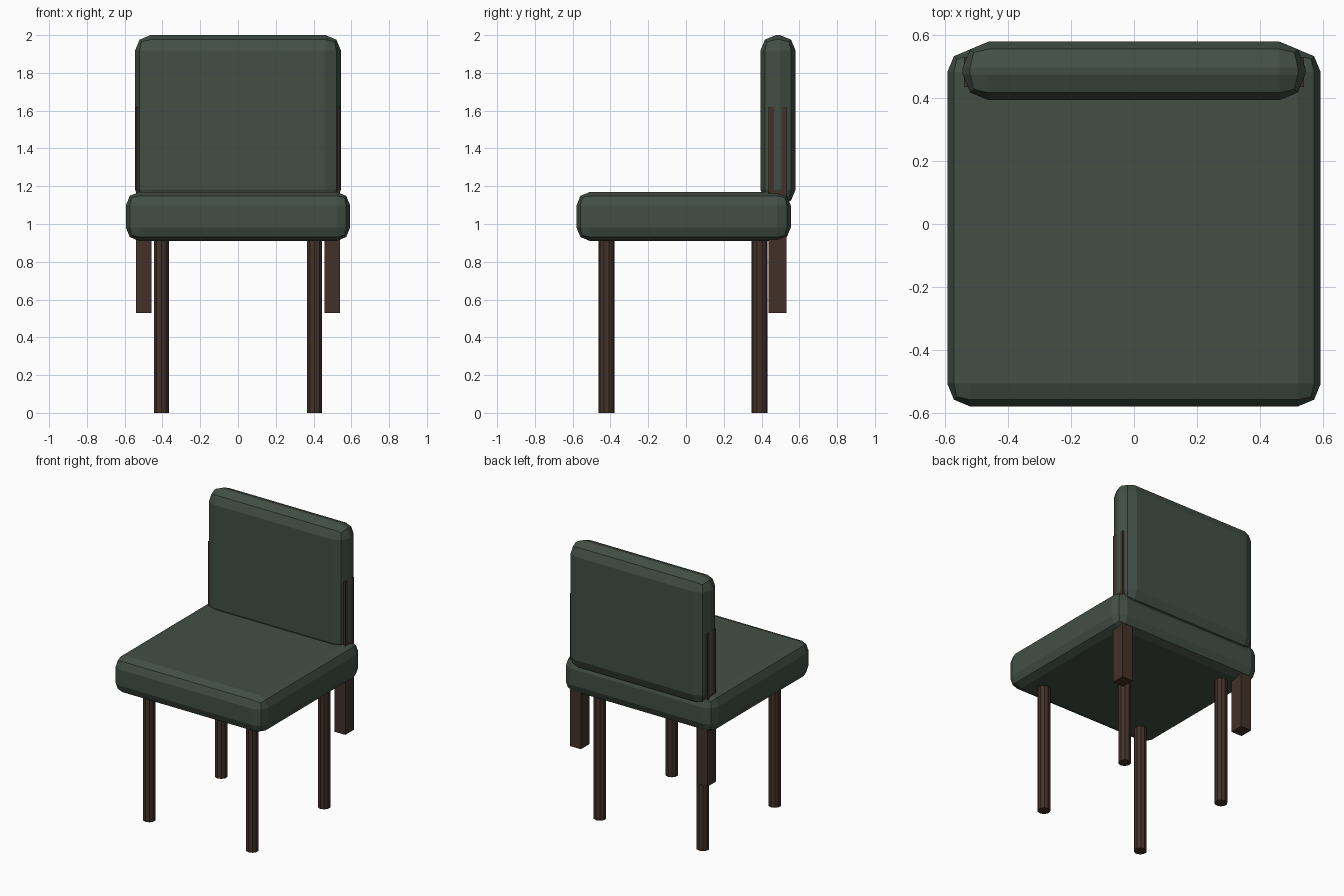
import bpy

if "Cube" in bpy.data.objects:
    bpy.data.objects.remove(bpy.data.objects["Cube"])


def material(name, rgb):
    m = bpy.data.materials.new(name)
    m.diffuse_color = (*rgb, 1)
    m.use_nodes = True
    m.node_tree.nodes["Principled BSDF"].inputs["Base Color"].default_value = m.diffuse_color
    return m


fabric = material("green_fabric", (0.055, 0.078, 0.062))
wood = material("dark_wood", (0.055, 0.031, 0.022))


def box(name, lo, hi, mat, bevel=0):
    """Box between two corners, with optional two-step rounded edges."""
    bpy.ops.mesh.primitive_cube_add(
        size=1, location=[(a + b) / 2 for a, b in zip(lo, hi)])
    ob = bpy.context.object
    ob.name = name
    ob.scale = [b - a for a, b in zip(lo, hi)]
    bpy.ops.object.transform_apply(location=False, rotation=False, scale=True)
    ob.data.materials.append(mat)
    if bevel:
        mod = ob.modifiers.new("rounded_edges", "BEVEL")
        mod.width = bevel
        mod.segments = 2
    return ob


def leg(name, x, y):
    """Ten-sided round leg from the floor into the seat."""
    height = 0.95
    bpy.ops.mesh.primitive_cylinder_add(
        vertices=10, radius=0.042, depth=height, location=(x, y, height / 2))
    ob = bpy.context.object
    ob.name = name
    ob.data.materials.append(wood)


# Cushions
box("seat", (-0.594, -0.58, 0.91), (0.594, 0.555, 1.17), fabric, 0.072)
box("backrest", (-0.545, 0.394, 1.10), (0.545, 0.58, 2.0), fabric, 0.082)

# Legs and the square posts that carry the backrest
for side, s in (("left", -1), ("right", 1)):
    leg(f"front_leg_{side}", s * 0.406, -0.42)
    leg(f"rear_leg_{side}", s * 0.406, 0.39)
    x0, x1 = sorted((s * 0.457, s * 0.541))
    box(f"back_post_{side}", (x0, 0.436, 0.53), (x1, 0.531, 1.62), wood)
